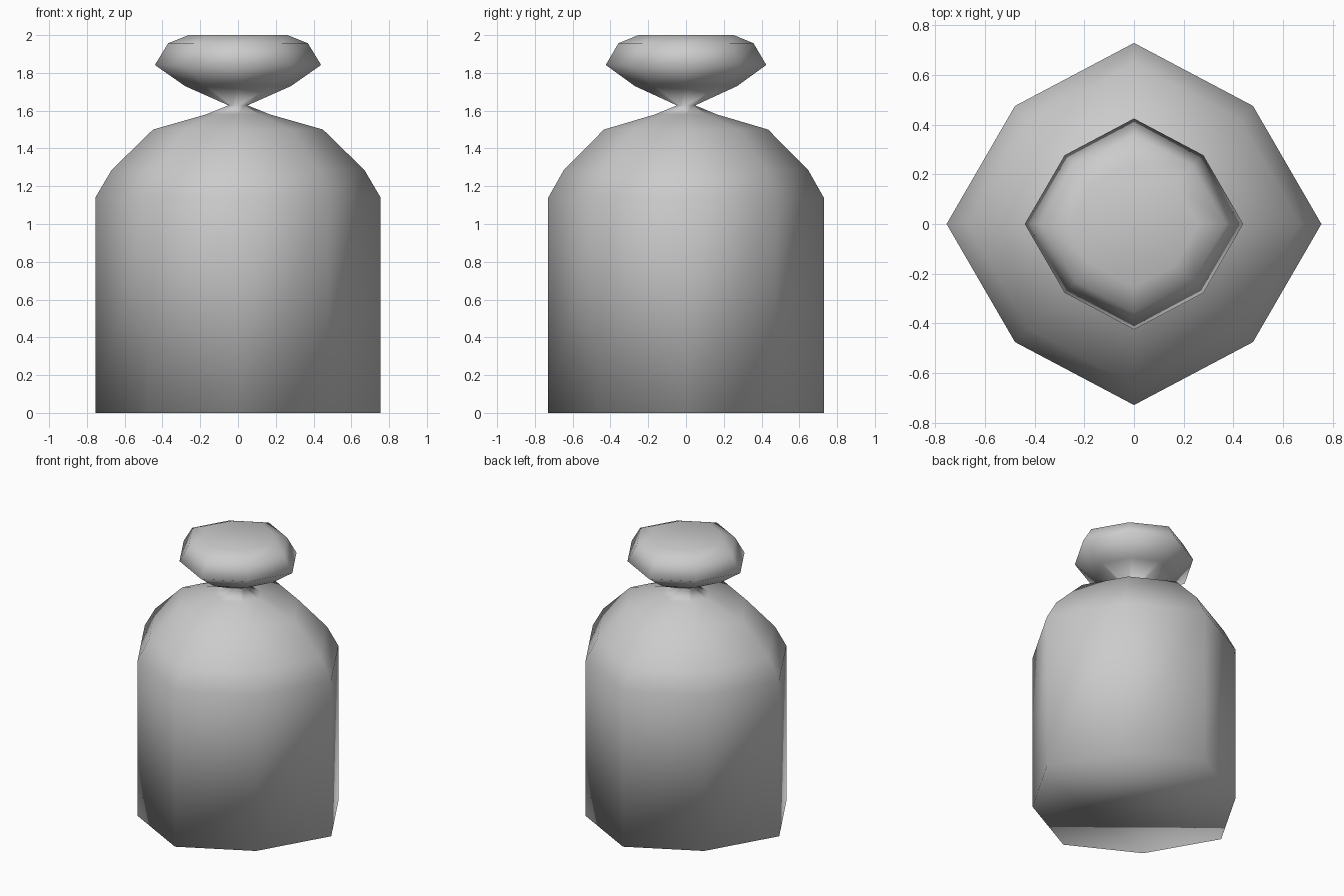
import bpy, bmesh

if "Cube" in bpy.data.objects:
    bpy.data.objects.remove(bpy.data.objects["Cube"])

# Half-width (along x) and height of each ring, bottom to top
PROFILE = [(0.755, 0.0), (0.755, 1.14), (0.67, 1.285), (0.45, 1.50),
           (0.17, 1.58), (0.05, 1.628), (0.28, 1.73), (0.44, 1.842),
           (0.37, 1.957), (0.262, 2.0)]

# Slightly pinched eight-sided cross-section, relative to the half-width
SECTION = [(1, 0), (0.635, 0.63), (0, 0.966), (-0.635, 0.63),
           (-1, 0), (-0.635, -0.63), (0, -0.966), (0.635, -0.63)]


def loft(name, profile):
    """Skin rings of the cross-section and cap both ends."""
    bm = bmesh.new()
    rings = [[bm.verts.new((r * x, r * y, z)) for x, y in SECTION]
             for r, z in profile]
    n = len(SECTION)
    for low, high in zip(rings, rings[1:]):
        for i in range(n):
            j = (i + 1) % n
            bm.faces.new((low[i], low[j], high[j], high[i]))
    bm.faces.new(rings[0][::-1])
    bm.faces.new(rings[-1])
    for face in bm.faces:
        face.smooth = True
    mesh = bpy.data.meshes.new(name)
    bm.to_mesh(mesh)
    bm.free()
    obj = bpy.data.objects.new(name, mesh)
    bpy.context.collection.objects.link(obj)
    return obj


# Rounded body, pinched neck and stopper as one continuous smooth skin
loft("bottle_with_stopper", PROFILE)
